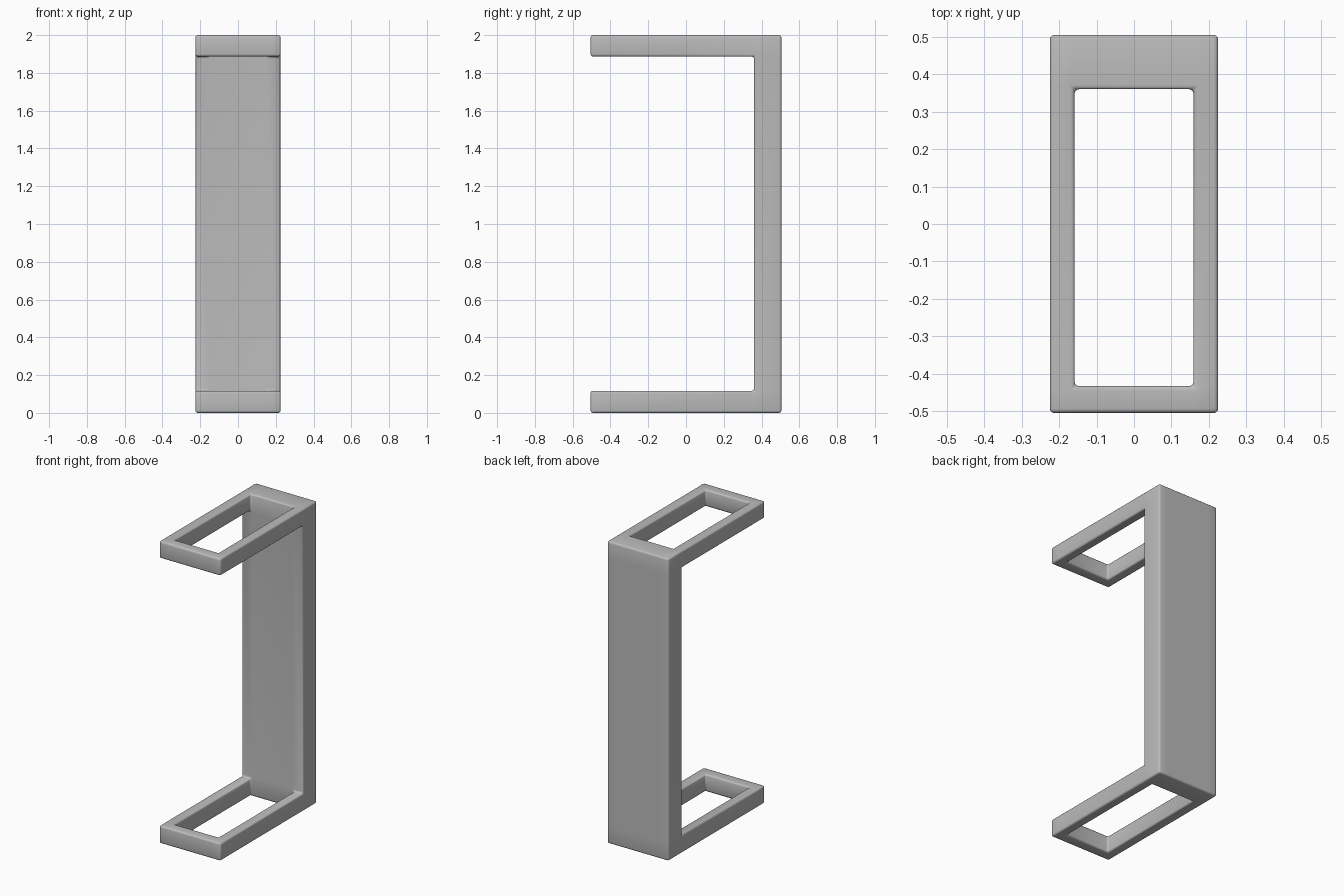
import bpy, bmesh
from itertools import product

if "Cube" in bpy.data.objects:
    bpy.data.objects.remove(bpy.data.objects["Cube"])

# Grid planes: arm rails in x, front bar / opening / back plate in y, arms in z
X = (-0.225, -0.159, 0.159, 0.225)
Y = (-0.505, -0.433, 0.36, 0.505)
Z = (0.0, 0.117, 1.887, 2.0)


def solid(i, j, k):
    """True where a grid cell belongs to the bracket."""
    if not all(0 <= n <= 2 for n in (i, j, k)):
        return False
    if j == 2:                       # back plate
        return True
    if k == 1:                       # open space between the arms
        return False
    return j == 0 or i != 1          # rectangular frame arms


# Skin the solid cells
bm = bmesh.new()
verts = {}


def vert(p):
    if p not in verts:
        verts[p] = bm.verts.new((X[p[0]], Y[p[1]], Z[p[2]]))
    return verts[p]


for cell in product(range(3), repeat=3):
    if not solid(*cell):
        continue
    for axis, side in product(range(3), (0, 1)):
        near = list(cell)
        near[axis] += 1 if side else -1
        if solid(*near):
            continue
        u, v = (axis + 1) % 3, (axis + 2) % 3
        ring = []
        for du, dv in ((0, 0), (1, 0), (1, 1), (0, 1)):
            p = list(cell)
            p[axis] += side
            p[u] += du
            p[v] += dv
            ring.append(vert(tuple(p)))
        bm.faces.new(ring if side else ring[::-1])

# Round the real edges
bm.normal_update()
edges = [e for e in bm.edges if e.calc_face_angle(0) > 0.5]
bmesh.ops.bevel(bm, geom=edges, offset=0.012, segments=3, profile=0.5,
                affect='EDGES', clamp_overlap=True)
bmesh.ops.recalc_face_normals(bm, faces=bm.faces[:])

mesh = bpy.data.meshes.new("wall_bracket")
bm.to_mesh(mesh)
bm.free()
bracket = bpy.data.objects.new("wall_bracket", mesh)
bpy.context.collection.objects.link(bracket)

grey = bpy.data.materials.new("light grey")
grey.diffuse_color = (0.5, 0.5, 0.5, 1)
grey.use_nodes = True
grey.node_tree.nodes["Principled BSDF"].inputs["Base Color"].default_value = grey.diffuse_color
mesh.materials.append(grey)

bpy.context.view_layer.objects.active = bracket
bracket.select_set(True)
bpy.ops.object.shade_smooth_by_angle(angle=0.7)
